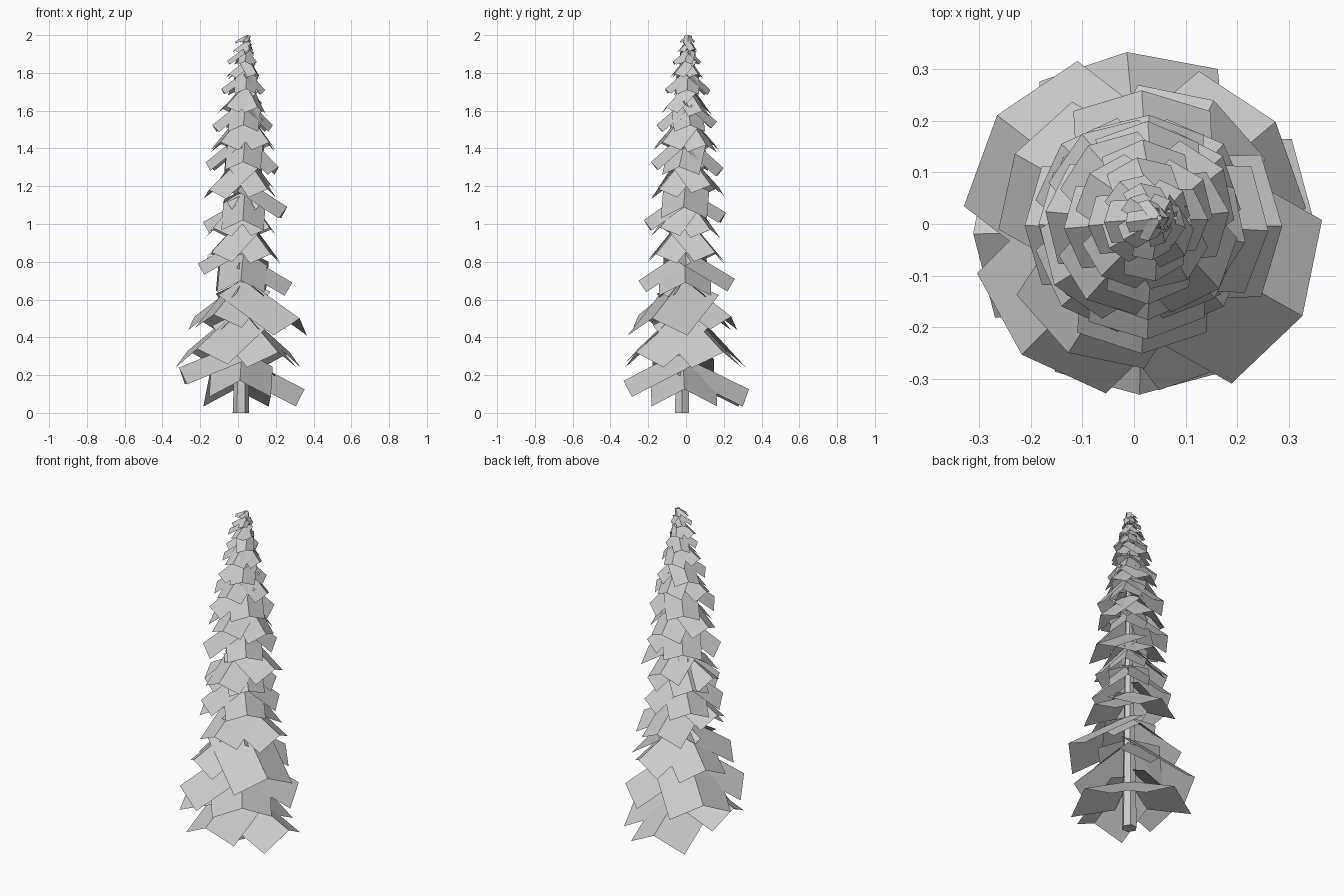
import bpy, bmesh, math, random
from mathutils import Vector

if "Cube" in bpy.data.objects:
    bpy.data.objects.remove(bpy.data.objects["Cube"])

random.seed(7)


def axis(z):
    # slightly leaning trunk centreline
    t = z / 2
    return Vector((0.015 + 0.035 * t, -0.022 + 0.034 * t, z))


def make_object(name, bm):
    mesh = bpy.data.meshes.new(name)
    bm.to_mesh(mesh)
    bm.free()
    obj = bpy.data.objects.new(name, mesh)
    bpy.context.collection.objects.link(obj)
    return obj


# Trunk: tapered six-sided prism
bm = bmesh.new()
rings = []
for z, r in ((0, 0.043), (1.0, 0.026), (1.95, 0.005)):
    rings.append([bm.verts.new(axis(z) + Vector((r * math.cos(k * math.pi / 3),
                                                 r * math.sin(k * math.pi / 3), 0)))
                  for k in range(6)])
for low, high in zip(rings, rings[1:]):
    for k in range(6):
        bm.faces.new((low[k], low[(k + 1) % 6], high[(k + 1) % 6], high[k]))
bm.faces.new(rings[0][::-1])
bm.faces.new(rings[-1])
make_object("trunk", bm)


def add_branch(bm, degrees, reach, tip_z, slope):
    # roof-shaped card: a drooping ridge with two falling rectangular halves
    angle = math.radians(degrees)
    out = Vector((math.cos(angle), math.sin(angle), 0))
    side = Vector((-out.y, out.x, 0))
    root = axis(min(tip_z + slope * reach, 2.0)) + out * 0.005
    tip = Vector((root.x * 0.5, root.y * 0.5, tip_z)) + out * reach
    ridge = (tip - root).normalized()
    fall = ridge.cross(side)
    if fall.z > 0:
        fall = -fall
    half, drop = 0.51 * reach, 0.30 * reach
    cols = []
    for s in (-1, 0, 1):
        shift = side * half * s + fall * drop * abs(s)
        cols.append([bm.verts.new(p + shift) for p in (root, tip)])
    for a, b in zip(cols, cols[1:]):
        bm.faces.new((a[0], a[1], b[1], b[0]))


# Lower branches: heading in degrees, reach, ridge tip height, ridge slope
lower = [
    (0, .34, .125, .5), (94, .34, .125, .5), (182, .32, .24, .42), (270, .32, .17, .5),
    (38, .33, .32, .68), (142, .35, .33, .68), (227, .335, .34, .68), (308, .325, .32, .68),
    (-29, .355, .50, .6), (60, .28, .51, .68), (150, .28, .51, .68), (240, .28, .52, .68),
    (0, .27, .69, .55), (90, .26, .71, .6), (180, .225, .79, .6), (270, .245, .70, .65),
    (45, .22, .85, .85), (135, .22, .84, .85), (225, .22, .85, .85), (315, .22, .84, .85),
    (-3, .24, 1.09, .6), (87, .21, 1.06, .6), (180, .20, 1.01, .6), (272, .22, 1.02, .7),
    (40, .20, .97, .9), (140, .20, .97, .9), (222, .20, .98, .9), (318, .20, .98, .9)]
bm = bmesh.new()
for branch in lower:
    add_branch(bm, *branch)

# Upper whorls of four: ridge tip height, reach
upper = [(1.20, .205), (1.31, .185), (1.43, .19), (1.53, .155), (1.61, .135),
         (1.71, .115), (1.79, .09), (1.86, .075), (1.92, .055), (1.965, .038)]
for i, (tip_z, reach) in enumerate(upper):
    for k in range(4):
        add_branch(bm, 90 * k + 45 * (i + 1) + random.uniform(-12, 12),
                   reach * random.uniform(0.95, 1.08),
                   tip_z + random.uniform(-0.1, 0.1) * reach, 0.88)
make_object("branches", bm)
